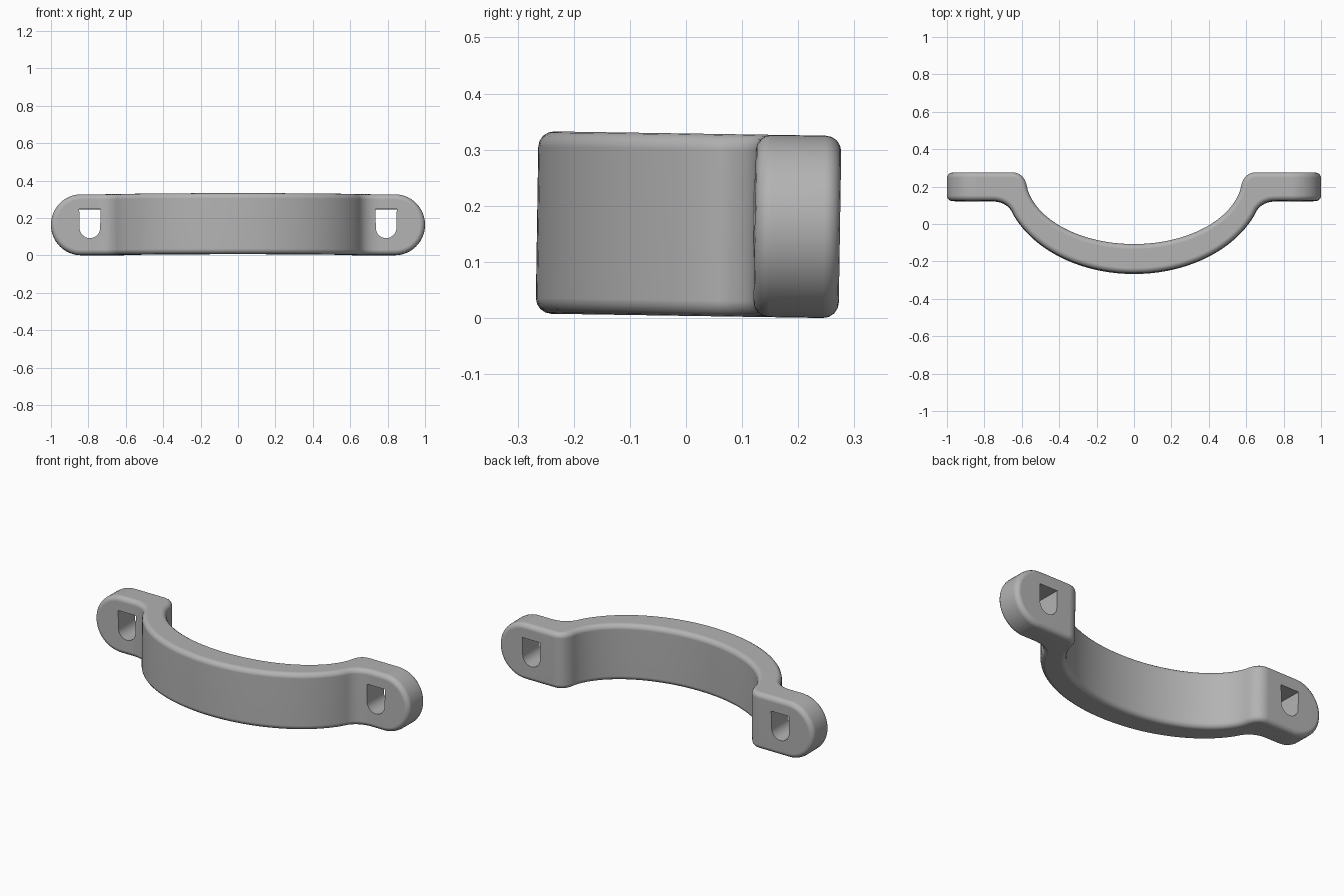
import bpy, bmesh
from math import sin, cos, pi, sqrt
from mathutils import Matrix, Vector

if "Cube" in bpy.data.objects:
    bpy.data.objects.remove(bpy.data.objects["Cube"], do_unlink=True)

HEIGHT = 0.325
RADIUS = HEIGHT / 2
CENTRE_Y = 0.25          # centre of the bow's ellipses

grey = bpy.data.materials.new("plain grey")
grey.use_nodes = True
grey.diffuse_color = (0.45, 0.45, 0.45, 1)
grey.node_tree.nodes["Principled BSDF"].inputs["Base Color"].default_value = grey.diffuse_color


def prism(name, outline, offset):
    """Extrude a closed 3D outline along an offset vector."""
    bm = bmesh.new()
    face = bm.faces.new([bm.verts.new(p) for p in outline])
    top = bmesh.ops.extrude_face_region(bm, geom=[face])["geom"]
    bmesh.ops.translate(bm, vec=offset, verts=[v for v in top if isinstance(v, bmesh.types.BMVert)])
    bmesh.ops.recalc_face_normals(bm, faces=bm.faces)
    mesh = bpy.data.meshes.new(name)
    bm.to_mesh(mesh)
    bm.free()
    obj = bpy.data.objects.new(name, mesh)
    bpy.context.collection.objects.link(obj)
    mesh.materials.append(grey)
    return obj


def ellipse_x(y, a, b):
    return a * sqrt(1 - ((CENTRE_Y - y) / b) ** 2)


def half_side(a, b, flat_y, blend_y, corner_x, flat_x, steps=22):
    """Half of one side of the strap: elliptical bow, soft corner, flat tab."""
    start = Vector((ellipse_x(blend_y, a, b), blend_y))
    corner, end = Vector((corner_x, flat_y)), Vector((flat_x, flat_y))
    sweep = math_angle(start.x / a)
    pts = [Vector((a * sin(sweep * i / steps), CENTRE_Y - b * cos(sweep * i / steps)))
           for i in range(steps)]
    for i in range(11):
        t = i / 10
        pts.append(start * (1 - t) ** 2 + corner * 2 * t * (1 - t) + end * t * t)
    return pts + [Vector((1.2, flat_y))]


def math_angle(s):
    from math import asin
    return asin(s)


def full_side(half):
    return [Vector((-p.x, p.y)) for p in half[:0:-1]] + half


def apply_boolean(obj, cutter, operation):
    mod = obj.modifiers.new(operation.lower(), 'BOOLEAN')
    mod.operation, mod.object, mod.solver = operation, cutter, 'EXACT'
    bpy.ops.object.modifier_apply(modifier=mod.name)
    bpy.data.objects.remove(cutter, do_unlink=True)


# Strap seen from above, extruded taller than needed
front = full_side(half_side(0.70, 0.518, 0.12, 0.045, 0.672, 0.76))
back = full_side(half_side(0.58, 0.362, 0.272, 0.18, 0.582, 0.655))
strap = prism("clamp_strap", [(p.x, p.y, -0.1) for p in front + back[::-1]], (0, 0, 0.6))
bpy.context.view_layer.objects.active = strap
strap.select_set(True)

# Trim to the round-ended height
arc = [-pi / 2 + pi * i / 28 for i in range(29)]
right_end = [(1 - RADIUS + RADIUS * cos(t), RADIUS + RADIUS * sin(t)) for t in arc]
stadium = right_end + [(-x, z) for x, z in right_end[::-1]]
trim = prism("trim_helper", [(x, -0.6, z) for x, z in stadium], (0, 1.2, 0))
apply_boolean(strap, trim, 'INTERSECT')

# Soft rims
bevel = strap.modifiers.new("soft_rims", 'BEVEL')
bevel.width, bevel.segments = 0.028, 4
bevel.limit_method, bevel.angle_limit = 'ANGLE', 0.8
bpy.ops.object.modifier_apply(modifier=bevel.name)

# Bolt slots: flat top, round bottom
for side in (-1, 1):
    bowl = [(0.055 * cos(pi + pi * i / 16), 0.145 + 0.055 * sin(pi + pi * i / 16)) for i in range(17)]
    slot = bowl + [(0.057, 0.245), (-0.057, 0.245)]
    cutter = prism("slot_helper", [(side * 0.792 + x, -0.1, z) for x, z in slot], (0, 0.6, 0))
    apply_boolean(strap, cutter, 'DIFFERENCE')

# Slight lean, then stand on the ground
strap.data.transform(Matrix.Rotation(-0.0155, 4, 'X'))
strap.data.transform(Matrix.Translation((0, 0, -min(v.co.z for v in strap.data.vertices))))
bpy.ops.object.shade_smooth_by_angle(angle=0.6)
weighted = strap.modifiers.new("even_normals", 'WEIGHTED_NORMAL')
weighted.keep_sharp = True
